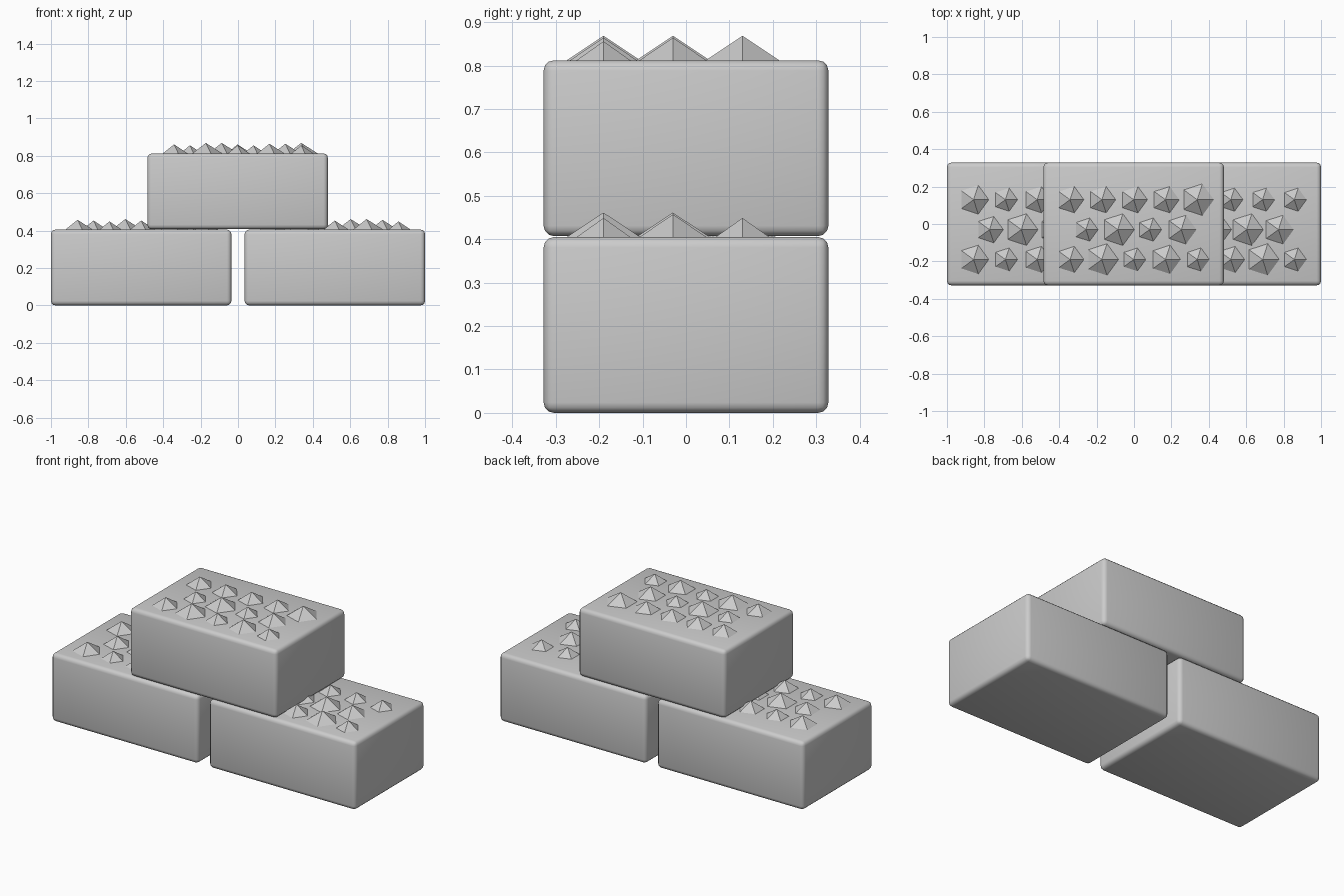
import bpy, bmesh, math
from mathutils import Matrix

cube = bpy.data.objects.get("Cube")
if cube:
    bpy.data.objects.remove(cube, do_unlink=True)

grey = bpy.data.materials.new("stone_grey")
grey.use_nodes = True
colour = (0.6, 0.6, 0.6, 1)
grey.diffuse_color = colour
grey.node_tree.nodes["Principled BSDF"].inputs["Base Color"].default_value = colour

WIDTH, DEPTH, HEIGHT = 0.965, 0.656, 0.405
S, M, L, XL = 0.065, 0.074, 0.081, 0.089  # spike radii


def add_object(name, bm, location):
    mesh = bpy.data.meshes.new(name)
    bm.to_mesh(mesh)
    bm.free()
    mesh.materials.append(grey)
    obj = bpy.data.objects.new(name, mesh)
    obj.location = location
    bpy.context.collection.objects.link(obj)
    return obj


def add_block(name, x, z):
    # Brick with rounded edges
    bm = bmesh.new()
    bmesh.ops.create_cube(bm, size=1)
    bmesh.ops.scale(bm, vec=(WIDTH, DEPTH, HEIGHT), verts=bm.verts)
    obj = add_object(name, bm, (x, 0, z + HEIGHT / 2))
    bevel = obj.modifiers.new("rounded_edges", 'BEVEL')
    bevel.width = 0.024
    bevel.segments = 3
    bpy.ops.object.select_all(action='DESELECT')
    obj.select_set(True)
    bpy.context.view_layer.objects.active = obj
    bpy.ops.object.modifier_apply(modifier=bevel.name)
    bpy.ops.object.shade_smooth_by_angle(angle=math.radians(40))


def add_spikes(name, x, z, rows):
    # Staggered rows of five-sided pyramids, each with a corner towards +x
    bm = bmesh.new()
    for row, radii in enumerate(rows):
        for col, radius in enumerate(radii):
            height = 0.01 + 0.52 * radius
            px = (col - (len(radii) - 1) / 2) * 0.17
            py = 0.13 - row * 0.16
            place = (Matrix.Translation((px, py, height / 2))
                     @ Matrix.Rotation(-math.pi / 2, 4, 'Z'))
            bmesh.ops.create_cone(bm, cap_ends=True, segments=5, radius1=radius,
                                  radius2=0, depth=height, matrix=place)
    bmesh.ops.remove_doubles(bm, verts=bm.verts, dist=0.0001)
    add_object(name, bm, (x, 0, z))


# Two bricks side by side with a third bridging them
stack = [
    ("right_lower", -0.5175, 0.0,
     [(L, S, M, S, M), (M, XL, M, L), (L, S, M, L, S)]),
    ("left_lower", 0.5175, 0.0,
     [(M, M, S, S, S), (S, XL, XL, L), (M, XL, M, XL, S)]),
    ("upper", -0.002, 0.407,
     [(M, M, M, M, XL), (S, XL, S, L), (M, XL, S, L, S)]),
]
for part, x, z, rows in stack:
    add_block(part + "_block", x, z)
    add_spikes(part + "_spikes", x, z + HEIGHT, rows)
